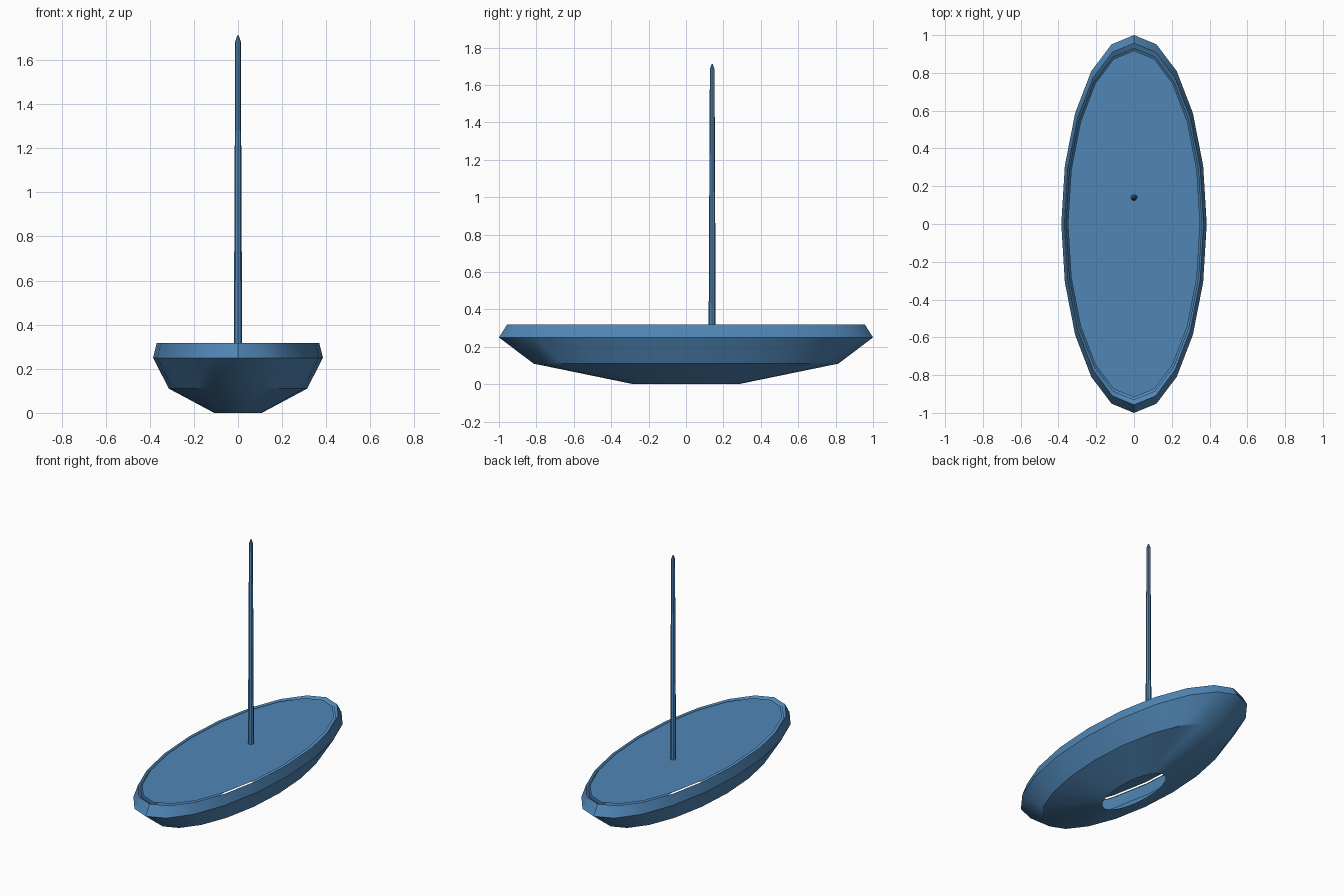
import bpy, bmesh, math

if "Cube" in bpy.data.objects:
    bpy.data.objects.remove(bpy.data.objects["Cube"])

BEAM = 0.385  # half width relative to half length


def loft(name, profile, segs, sx=1.0, sy=1.0, y=0.0, cap_start=False, cap_end=False):
    """Stack elliptical rings given as (radius, z) and skin them."""
    bm = bmesh.new()
    rings = []
    for r, z in profile:
        ring = []
        for i in range(segs):
            a = 2 * math.pi * i / segs
            ring.append(bm.verts.new((r * sx * math.sin(a), y + r * sy * math.cos(a), z)))
        rings.append(ring)
    for lo, hi in zip(rings, rings[1:]):
        for i in range(segs):
            j = (i + 1) % segs
            bm.faces.new((lo[j], lo[i], hi[i], hi[j]))
    if cap_start:
        bm.faces.new(rings[0])
    if cap_end:
        bm.faces.new(rings[-1][::-1])
    bmesh.ops.remove_doubles(bm, verts=bm.verts, dist=1e-5)
    me = bpy.data.meshes.new(name)
    bm.to_mesh(me)
    bm.free()
    ob = bpy.data.objects.new(name, me)
    bpy.context.collection.objects.link(ob)
    mat = bpy.data.materials.get("blue") or bpy.data.materials.new("blue")
    mat.diffuse_color = (0.08, 0.24, 0.47, 1)
    mat.use_nodes = True
    mat.node_tree.nodes["Principled BSDF"].inputs["Base Color"].default_value = mat.diffuse_color
    me.materials.append(mat)
    bpy.ops.object.select_all(action='DESELECT')
    ob.select_set(True)
    bpy.context.view_layer.objects.active = ob
    bpy.ops.object.shade_smooth_by_angle(angle=math.radians(30))
    return ob


# hull: shell open underneath, with a small lip inside the rim
loft("hull", [(0.28, 0.0), (0.815, 0.11), (1.0, 0.25), (0.957, 0.318), (0.93, 0.305)],
     20, sx=BEAM)

# deck: flat sheet just inside the rim, leaving a narrow gap
loft("deck", [(0.918, 0.315)], 20, sx=BEAM * 0.99, cap_end=True)

# mast: slender tapered pole with a pointed tip
loft("mast", [(0.019, 0.31), (0.0125, 1.685), (0.003, 1.712)], 8, y=0.14,
     cap_start=True, cap_end=True)
